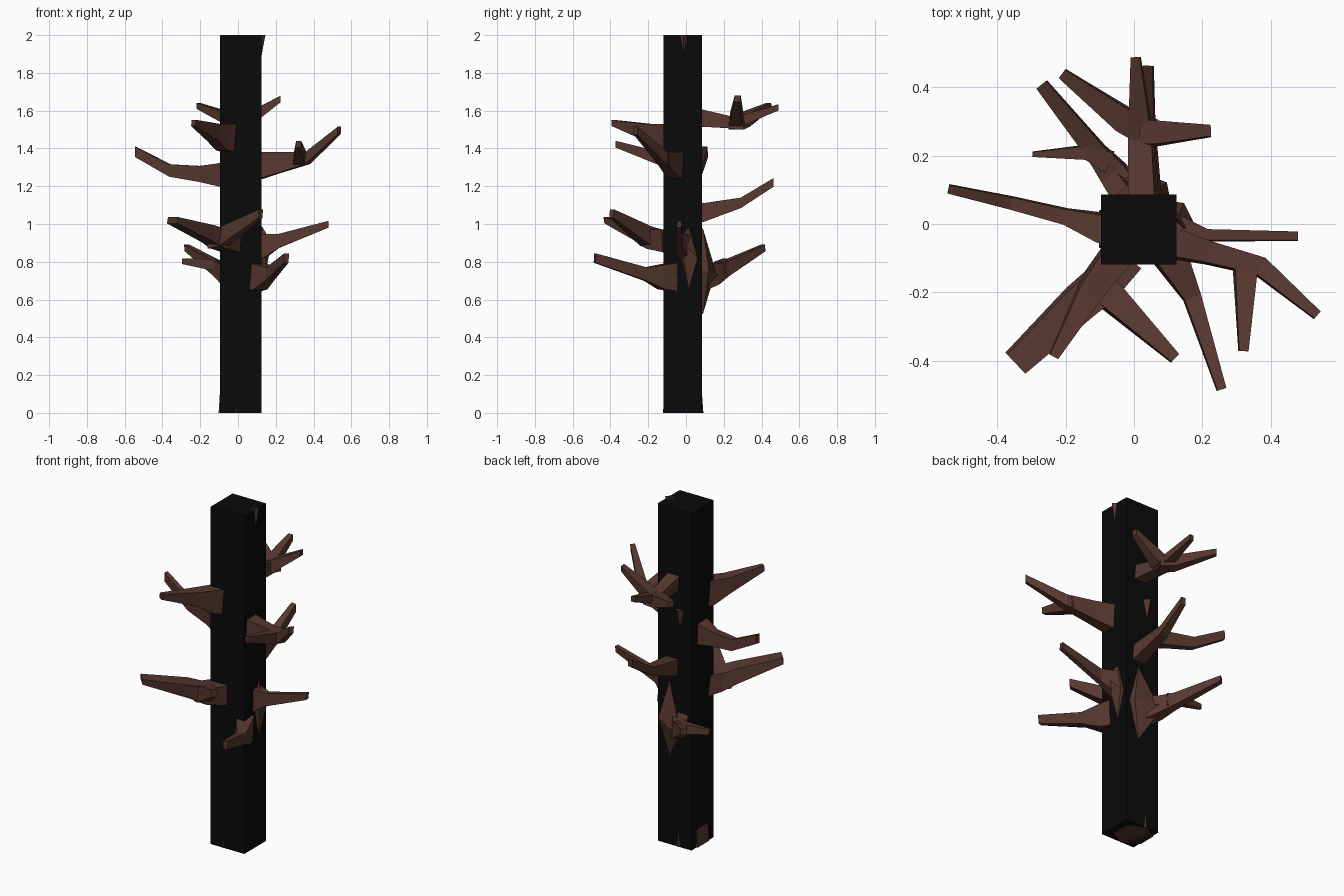
import bpy, bmesh, math
from mathutils import Vector


def material(name, rgb):
    m = bpy.data.materials.new(name)
    m.diffuse_color = (*rgb, 1)
    return m


BLACK = material("charred black", (0.003, 0.003, 0.003))
BROWN = material("dark brown bark", (0.095, 0.039, 0.029))


def finish(name, bm, mat):
    bmesh.ops.recalc_face_normals(bm, faces=bm.faces)
    me = bpy.data.meshes.new(name)
    bm.to_mesh(me)
    bm.free()
    me.materials.append(mat)
    ob = bpy.data.objects.new(name, me)
    bpy.context.collection.objects.link(ob)


def limb(name, pts, diamond=False):
    """Four-sided tapering limb; each point is (x, y, z, width, height)."""
    bm = bmesh.new()
    rings = []
    k = 0.5
    shape = [(-k, 0), (0, -k), (k, 0), (0, k)] if diamond else [(-k, -k), (k * .8, -k), (k, k), (-k * .8, k)]
    for i, (x, y, z, w, h) in enumerate(pts):
        a, b = pts[max(i - 1, 0)], pts[min(i + 1, len(pts) - 1)]
        d = Vector((b[0] - a[0], b[1] - a[1], 0)).normalized()
        side = Vector((-d.y, d.x, 0))
        rings.append([bm.verts.new(Vector((x, y, z + v * h)) + side * u * w) for u, v in shape])
    for r, s in zip(rings, rings[1:]):
        for j in range(4):
            bm.faces.new((r[j], r[(j + 1) % 4], s[(j + 1) % 4], s[j]))
    bm.faces.new(rings[0])
    bm.faces.new(rings[-1])
    finish(name, bm, BROWN)


def cone(name, centre, z0, z1, r0, r1, sides):
    bm = bmesh.new()
    bmesh.ops.create_cone(bm, cap_ends=True, segments=sides, radius1=r0, radius2=r1, depth=z1 - z0)
    bmesh.ops.translate(bm, verts=bm.verts, vec=(*centre, (z0 + z1) / 2))
    finish(name, bm, BROWN)


# Square black trunk
bm = bmesh.new()
bmesh.ops.create_cube(bm, size=1)
for v in bm.verts:
    v.co = (0.0145 + v.co.x * 0.221, -0.0165 + v.co.y * 0.205, 1 + v.co.z * 2)
finish("trunk_shell", bm, BLACK)

# Bark poking through the trunk at the foot, top and rear
cone("bark_foot", (-0.01, -0.015), 0, 0.3, 0.107, 0.085, 6)
cone("bark_top_spur", (0.115, -0.012), 1.84, 2.0, 0.0, 0.03, 4)
cone("bark_rear_spur", (-0.02, 0.08), 1.27, 1.41, 0.0, 0.034, 4)

# Left branch
limb("left_branch", [(-0.03, -0.02, 1.26, .11, .16), (-0.1, -0.01, 1.26, .09, .12),
                     (-0.2, 0.022, 1.265, .05, .085), (-0.36, 0.062, 1.283, .04, .066),
                     (-0.543, 0.103, 1.382, .028, .055)])

# Rear left branch with twig
limb("rear_left_flare", [(0.05, 0.0, 0.75, .14, .52), (0.045, 0.09, 0.75, .12, .45),
                         (-0.03, 0.13, 0.73, .08, .14), (-0.06, 0.16, 0.735, .06, .10)], True)
limb("rear_left_branch", [(0.0, 0.06, 0.72, .10, .16), (-0.06, 0.15, 0.735, .09, .11),
                          (-0.11, 0.21, 0.765, .065, .08), (-0.27, 0.408, 0.873, .04, .035)])
limb("rear_left_twig", [(-0.07, 0.18, 0.76, .07, .08), (-0.14, 0.21, 0.785, .045, .06),
                        (-0.297, 0.204, 0.803, .016, .03)])

# Rear middle branch
limb("rear_middle_branch", [(0.04, 0.0, 1.06, .13, .12), (0.035, 0.09, 1.06, .09, .10),
                            (0.033, 0.29, 1.112, .06, .055), (0.042, 0.463, 1.22, .032, .045)])

# Upper rear branch with side twigs
limb("rear_upper_branch", [(0.03, 0.0, 1.56, .10, .11), (0.025, 0.09, 1.56, .085, .09),
                           (0.02, 0.26, 1.535, .075, .06), (0.005, 0.488, 1.617, .03, .033)])
limb("rear_upper_right_twig", [(0.0, 0.265, 1.53, .08, .06), (0.07, 0.265, 1.56, .075, .075),
                               (0.225, 0.272, 1.662, .036, .034)])
limb("rear_upper_left_twig", [(0.05, 0.265, 1.53, .09, .06), (-0.03, 0.305, 1.55, .08, .07),
                              (-0.21, 0.44, 1.625, .034, .033)])

# Right branch with bark flare
limb("right_flare", [(0.08, 0.015, 0.81, .11, .38), (0.128, 0.015, 0.82, .10, .33),
                     (0.15, -0.012, 0.88, .06, .14)], True)
limb("right_branch", [(0.09, 0.0, 0.87, .09, .14), (0.135, -0.01, 0.88, .065, .13),
                      (0.215, -0.033, 0.91, .036, .075), (0.48, -0.036, 0.999, .028, .036)])

# Front right upper branch with twig
limb("front_right_upper_branch", [(0.06, -0.035, 1.305, .10, .16), (0.125, -0.06, 1.31, .09, .14),
                                  (0.22, -0.085, 1.325, .07, .11), (0.37, -0.125, 1.35, .06, .065),
                                  (0.536, -0.267, 1.495, .03, .04)])
limb("front_right_upper_twig", [(0.325, -0.09, 1.345, .072, .06), (0.325, -0.15, 1.35, .07, .07),
                                (0.32, -0.372, 1.422, .03, .036)])

# Front right lower branch
limb("front_right_lower_branch", [(0.09, -0.07, 0.72, .11, .15), (0.125, -0.13, 0.72, .09, .13),
                                  (0.17, -0.215, 0.735, .055, .07), (0.256, -0.484, 0.82, .03, .05)])

# Front left upper branch
limb("front_left_upper_branch", [(-0.04, -0.08, 1.455, .10, .15), (-0.08, -0.13, 1.46, .09, .14),
                                 (-0.13, -0.2, 1.485, .08, .09), (-0.235, -0.388, 1.535, .03, .033)])

# Front left lower fork
limb("front_left_lower_branch", [(-0.03, -0.09, 0.91, .13, .12), (-0.1, -0.18, 0.92, .12, .10),
                                 (-0.16, -0.23, 0.95, .115, .085), (-0.347, -0.407, 1.02, .085, .034)])
limb("front_left_lower_twig", [(-0.13, -0.16, 0.92, .10, .10), (-0.07, -0.21, 0.935, .09, .10),
                               (0.12, -0.393, 1.055, .035, .045)])
